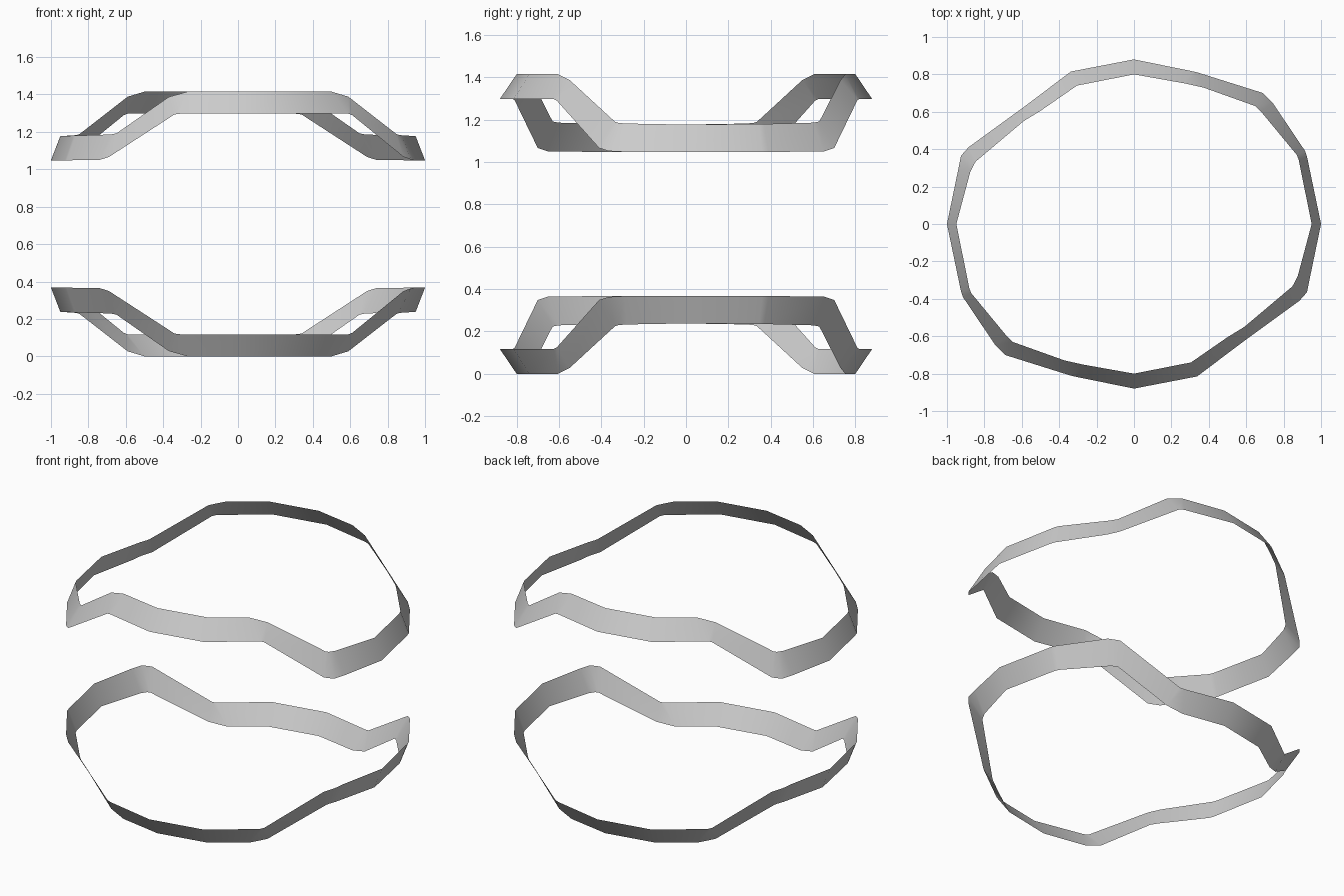
import bpy

HEIGHT = 1.415

# Half of the band as (outer lower edge, inner upper edge) pairs;
# the other half is the same turned 180 degrees about z
HALF = [
    ((1.0, 0.0, 1.048), (0.95, 0.0, 1.177)),
    ((0.925, 0.36, 1.048), (0.88, 0.345, 1.18)),
    ((0.915, 0.39, 1.048), (0.87, 0.37, 1.18)),
    ((0.74, 0.65, 1.05), (0.68, 0.60, 1.186)),
    ((0.69, 0.70, 1.066), (0.65, 0.63, 1.192)),
    ((0.34, 0.81, 1.293), (0.37, 0.73, 1.387)),
    ((0.31, 0.817, 1.297), (0.27, 0.752, 1.415)),
    ((0.0, 0.88, 1.297), (0.0, 0.80, 1.415)),
    ((-0.337, 0.815, 1.297), (-0.305, 0.74, 1.415)),
    ((-0.59, 0.625, 1.297), (-0.50, 0.605, 1.415)),
    ((-0.61, 0.61, 1.290), (-0.59, 0.55, 1.388)),
    ((-0.885, 0.41, 1.066), (-0.845, 0.335, 1.19)),
    ((-0.925, 0.365, 1.052), (-0.855, 0.32, 1.185)),
    ((-0.94, 0.29, 1.048), (-0.875, 0.28, 1.182)),
]


def make_band(name, flip):
    """Closed thin ribbon; flip mirrors it to the bottom of the model."""
    pairs = HALF + [tuple((-x, -y, z) for x, y, z in p) for p in HALF]
    verts = [v for p in pairs for v in p]
    n = len(pairs)
    faces = [(2 * i, 2 * ((i + 1) % n), 2 * ((i + 1) % n) + 1, 2 * i + 1)
             for i in range(n)]
    if flip:
        verts = [(x, y, HEIGHT - z) for x, y, z in verts]
        faces = [f[::-1] for f in faces]
    mesh = bpy.data.meshes.new(name)
    mesh.from_pydata(verts, [], faces)
    mesh.update()
    band = bpy.data.objects.new(name, mesh)
    bpy.context.collection.objects.link(band)
    bpy.ops.object.select_all(action='DESELECT')
    band.select_set(True)
    bpy.context.view_layer.objects.active = band
    bpy.ops.object.shade_smooth_by_angle(angle=0.6)


# Upper and lower wavy trim bands
make_band("upper_band", False)
make_band("lower_band", True)
